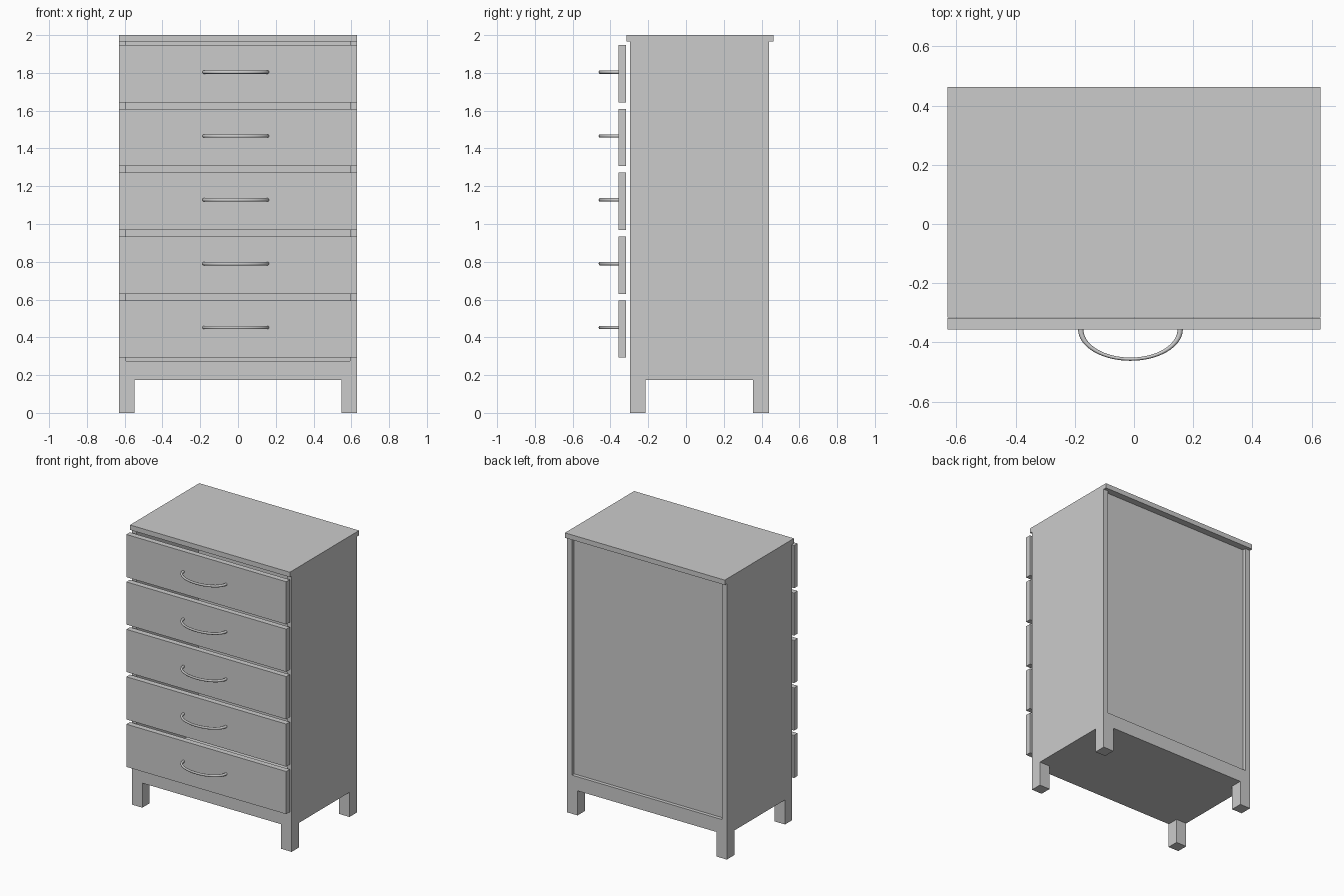
import bpy, bmesh, math
from mathutils import Matrix

if "Cube" in bpy.data.objects:
    bpy.data.objects.remove(bpy.data.objects["Cube"])


def box(name, x, y, z):
    """Box from (min, max) ranges on each axis."""
    bm = bmesh.new()
    bmesh.ops.create_cube(bm, size=1)
    for v in bm.verts:
        v.co = [r[0] + (c + 0.5) * (r[1] - r[0]) for c, r in zip(v.co, (x, y, z))]
    return finish(name, bm)


def finish(name, bm):
    bmesh.ops.recalc_face_normals(bm, faces=bm.faces)
    me = bpy.data.meshes.new(name)
    bm.to_mesh(me)
    bm.free()
    ob = bpy.data.objects.new(name, me)
    bpy.context.collection.objects.link(ob)
    return ob


def activate(ob):
    bpy.ops.object.select_all(action='DESELECT')
    ob.select_set(True)
    bpy.context.view_layer.objects.active = ob


def cut(ob, x, y, z):
    """Subtract a box and drop the cutter."""
    cutter = box("cutter", x, y, z)
    cutter.hide_render = True
    mod = ob.modifiers.new("cut", 'BOOLEAN')
    mod.operation = 'DIFFERENCE'
    mod.solver = 'EXACT'
    mod.object = cutter
    activate(ob)
    bpy.ops.object.modifier_apply(modifier=mod.name)
    bpy.data.objects.remove(cutter)


W = 0.63                       # half width
FRONT, BACK = -0.296, 0.44     # carcass depth

# Carcass: block with legs, drawer cavity and recessed back panel
carcass = box("carcass", (-W, W), (FRONT, BACK), (0, 1.965))
cut(carcass, (-0.547, 0.547), (-1, 1), (-0.1, 0.175))
cut(carcass, (-1, 1), (-0.215, 0.355), (-0.1, 0.175))
cut(carcass, (-0.592, 0.592), (-1, 0.403), (0.275, 2.1))
cut(carcass, (-0.592, 0.592), (0.415, 1), (0.275, 2.1))

# Top board, overhanging front and back
box("top_board", (-W, W), (-0.316, 0.463), (1.965, 2.0))

# Drawer fronts with bowed handles (flattened half rings)
for i in range(5):
    z = 0.292 + i * 0.338
    box(f"drawer_front_{i + 1}", (-W, W), (-0.357, -0.317), (z, z + 0.304))

    bm = bmesh.new()
    ring = bmesh.ops.create_circle(
        bm, segments=16, radius=0.009, cap_ends=True,
        matrix=Matrix.Translation((0.168, 0, 0)) @ Matrix.Rotation(math.pi / 2, 4, 'X'))
    bmesh.ops.spin(bm, geom=bm.faces[:] + bm.edges[:] + bm.verts[:],
                   cent=(0, 0, 0), axis=(0, 0, 1), angle=-math.pi, steps=32)
    bm.transform(Matrix.Diagonal((1, 0.6, 1, 1)))
    handle = finish(f"handle_{i + 1}", bm)
    handle.location = (-0.012, -0.356, z + 0.16)
    activate(handle)
    bpy.ops.object.shade_smooth_by_angle(angle=math.radians(40))
